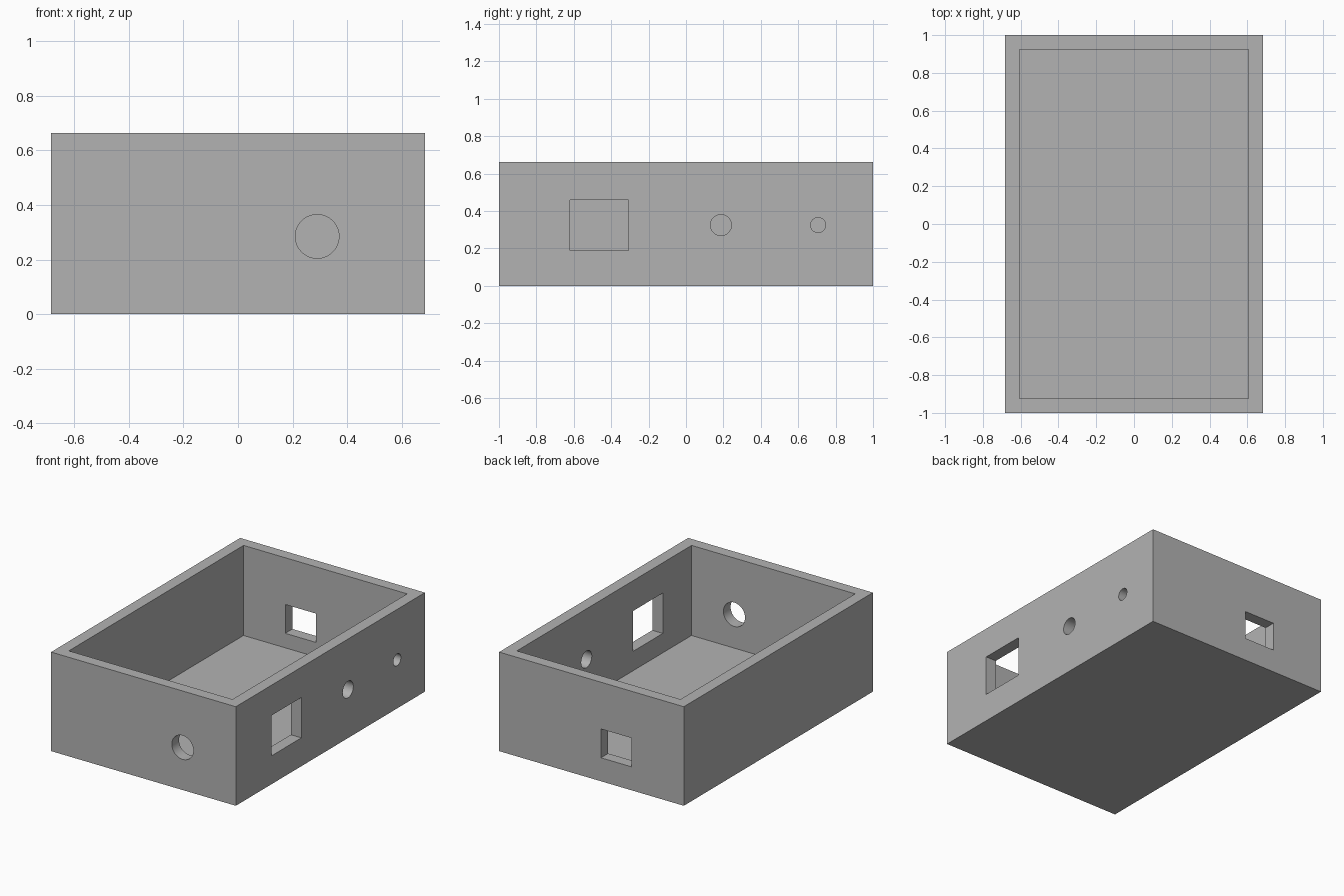
import bpy
import math

default = bpy.data.objects.get("Cube")
if default:
    bpy.data.objects.remove(default, do_unlink=True)

HALF_X, HALF_Y, HEIGHT = 0.684, 1.0, 0.663
INNER_X, INNER_Y, FLOOR = 0.606, 0.924, 0.06
CUT = 0.2  # cutter depth, longer than the wall is thick


def box(name, x, y, z):
    """Box from (low, high) ranges along each axis."""
    spans = (x, y, z)
    bpy.ops.mesh.primitive_cube_add(size=1, location=[(a + b) / 2 for a, b in spans])
    obj = bpy.context.object
    obj.name = name
    obj.scale = [b - a for a, b in spans]
    bpy.ops.object.transform_apply(location=False, rotation=False, scale=True)
    return obj


def rod(name, location, radius, rotation):
    bpy.ops.mesh.primitive_cylinder_add(vertices=64, radius=radius, depth=CUT,
                                        location=location, rotation=rotation)
    obj = bpy.context.object
    obj.name = name
    return obj


grey = bpy.data.materials.new("plain grey")
grey.use_nodes = True
grey.diffuse_color = (0.45, 0.45, 0.45, 1)
grey.node_tree.nodes["Principled BSDF"].inputs["Base Color"].default_value = (0.45, 0.45, 0.45, 1)

# Solid block of the enclosure
case = box("enclosure", (-HALF_X, HALF_X), (-HALF_Y, HALF_Y), (0, HEIGHT))
case.data.materials.append(grey)

wall_x = (HALF_X - CUT / 2, HALF_X + CUT / 2)
wall_y = (HALF_Y - CUT / 2, HALF_Y + CUT / 2)
along_x = (0, math.pi / 2, 0)
along_y = (math.pi / 2, 0, 0)

cutters = [
    # Open interior
    box("cavity_cutter", (-INNER_X, INNER_X), (-INNER_Y, INNER_Y), (FLOOR, HEIGHT + CUT)),
    # Side wall: square port and two round holes
    box("side_port_cutter", wall_x, (-0.62, -0.307), (0.19, 0.46)),
    rod("side_large_hole_cutter", (HALF_X, 0.187, 0.325), 0.056, along_x),
    rod("side_small_hole_cutter", (HALF_X, 0.706, 0.325), 0.04, along_x),
    # Front round hole and back port
    rod("front_hole_cutter", (0.29, -HALF_Y, 0.285), 0.08, along_y),
    box("back_port_cutter", (-0.297, -0.07), wall_y, (0.157, 0.35)),
]

for cutter in cutters:
    cutter.hide_render = True
    cutter.data.materials.append(grey)
    mod = case.modifiers.new(cutter.name, "BOOLEAN")
    mod.operation = "DIFFERENCE"
    mod.solver = "EXACT"
    mod.object = cutter
    bpy.ops.object.select_all(action="DESELECT")
    case.select_set(True)
    bpy.context.view_layer.objects.active = case
    bpy.ops.object.modifier_apply(modifier=mod.name)
    bpy.data.objects.remove(cutter, do_unlink=True)

# Smooth bores, sharp box edges
bpy.ops.object.shade_smooth_by_angle(angle=math.radians(30))
